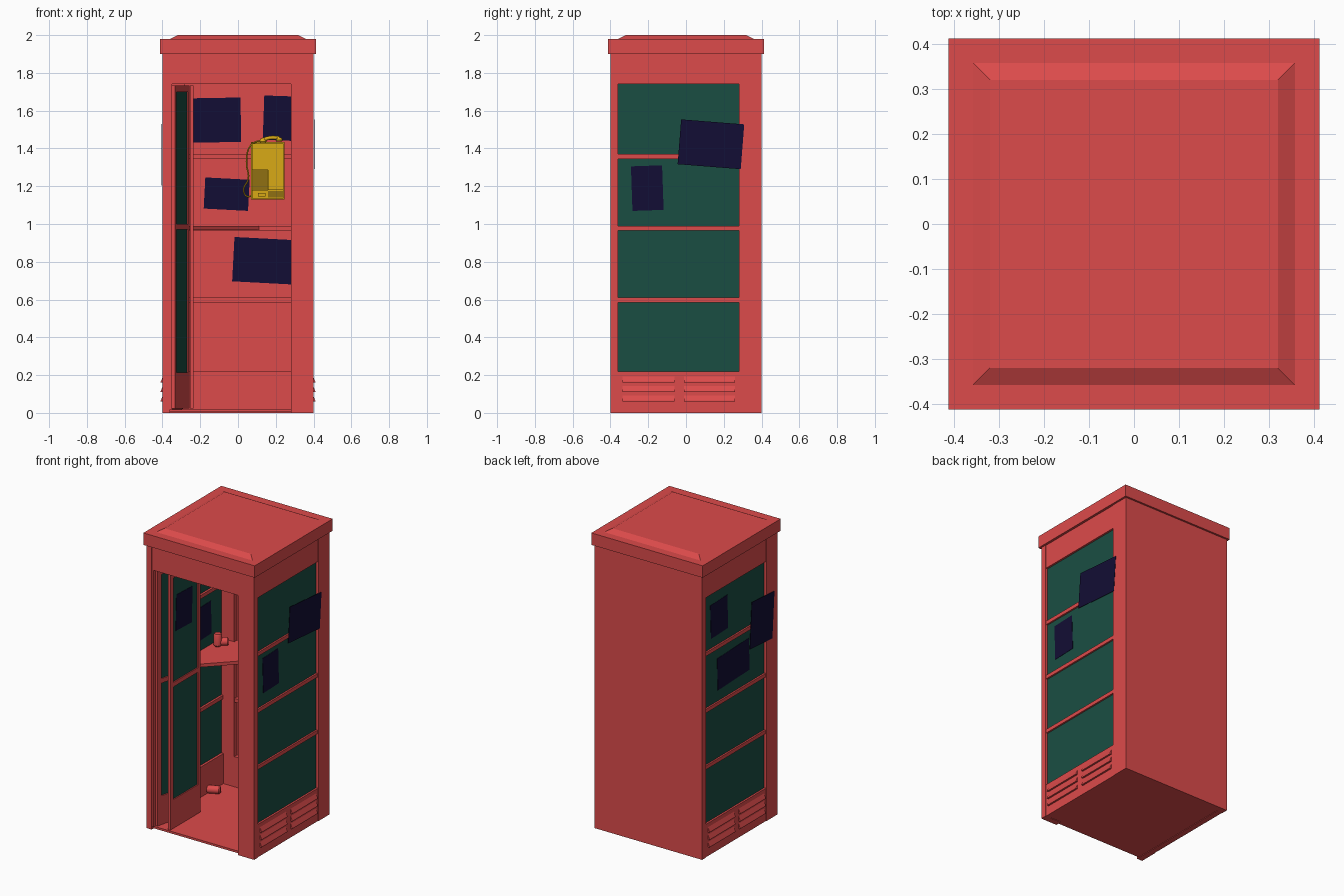
import bpy, bmesh
from math import radians, sin, cos, pi, atan2, hypot
from mathutils import Matrix, Vector

if "Cube" in bpy.data.objects:
    bpy.data.objects.remove(bpy.data.objects["Cube"])


def material(name, rgb):
    m = bpy.data.materials.new(name)
    m.diffuse_color = (*rgb, 1)
    m.use_nodes = True
    m.node_tree.nodes["Principled BSDF"].inputs["Base Color"].default_value = m.diffuse_color
    return m


RED = material("red_paint", (0.72, 0.07, 0.07))
GLASS = material("green_glass", (0.01, 0.076, 0.055))
NAVY = material("navy_paper", (0.006, 0.004, 0.035))
GOLD = material("gold_metal", (0.69, 0.40, 0.008))
DARK = material("dark_gold", (0.28, 0.16, 0.006))
I = Matrix.Identity(4)


def rot(deg, axis='Z'):
    return Matrix.Rotation(radians(deg), 4, axis)


def finish(name, bm, mat, M=I):
    bmesh.ops.transform(bm, matrix=M, verts=bm.verts)
    bmesh.ops.recalc_face_normals(bm, faces=bm.faces)
    me = bpy.data.meshes.new(name)
    bm.to_mesh(me)
    bm.free()
    me.materials.append(mat)
    ob = bpy.data.objects.new(name, me)
    bpy.context.collection.objects.link(ob)
    return ob


def box(name, x, y, z, mat=RED, M=I):
    bm = bmesh.new()
    bmesh.ops.create_cube(bm, size=1)
    for v in bm.verts:
        v.co = [a[0] + (c + 0.5) * (a[1] - a[0]) for c, a in zip(v.co, (x, y, z))]
    return finish(name, bm, mat, M)


def prism(name, pts, vec, mat=RED, M=I):
    bm = bmesh.new()
    f = bm.faces.new([bm.verts.new(p) for p in pts])
    r = bmesh.ops.extrude_face_region(bm, geom=[f])
    vs = [v for v in r['geom'] if isinstance(v, bmesh.types.BMVert)]
    bmesh.ops.translate(bm, verts=vs, vec=vec)
    return finish(name, bm, mat, M)


def lathe(name, profile, n, mat, M):
    bm = bmesh.new()
    rings = [[bm.verts.new((r * cos(2 * pi * i / n), r * sin(2 * pi * i / n), z))
              for i in range(n)] for r, z in profile]
    for a, b in zip(rings, rings[1:]):
        for i in range(n):
            bm.faces.new((a[i], a[(i + 1) % n], b[(i + 1) % n], b[i]))
    bm.faces.new(rings[0])
    bm.faces.new(rings[-1])
    ob = finish(name, bm, mat, M)
    for p in ob.data.polygons:
        p.use_smooth = len(p.vertices) == 4
    ob.data.set_sharp_from_angle(angle=radians(35))
    return ob


def poster(name, u, z, w, h, tilt, y, M=I):
    box(name, (-w / 2, w / 2), (-0.001, 0.001), (-h / 2, h / 2), NAVY,
        M @ Matrix.Translation((u, y, z)) @ rot(tilt, 'Y'))


# four walls, each drawn as the front wall and turned about z
SIDES = {"front": 0, "right": 90, "back": 180, "left": -90}
BARS = [(0.585, 0.61), (0.965, 0.99), (1.345, 1.37)]
for side, a in SIDES.items():
    M = rot(a)
    box(side + "_post", (0.28, 0.4), (-0.4, -0.36), (0, 1.9), RED, M)
    box(side + "_header", (-0.365, 0.28), (-0.397, -0.36), (1.74, 1.9), RED, M)
    if side == "front":
        continue
    box(side + "_lower_panel", (-0.365, 0.28), (-0.397, -0.36), (0, 0.22), RED, M)
    for z in BARS:
        box(side + "_glazing_bar", (-0.365, 0.28), (-0.395, -0.362), z, RED, M)
    if side == "back":
        continue
    box(side + "_glass", (-0.365, 0.285), (-0.384, -0.376), (0.21, 1.75), GLASS, M)
    # ventilation louvres
    for u0, u1 in ((-0.335, -0.06), (-0.01, 0.26)):
        for z in (0.06, 0.11, 0.16):
            prism(side + "_louvre", [(u0, -0.39, z), (u0, -0.409, z), (u0, -0.409, z + 0.006),
                                     (u0, -0.397, z + 0.033), (u0, -0.39, z + 0.033)],
                  (u1 - u0, 0, 0), RED, M)

box("back_panel", (-0.4, 0.4), (0.39, 0.4005), (0, 1.9))
box("floor", (-0.37, 0.37), (-0.385, 0.37), (0.004, 0.018))
box("door_jamb", (-0.36, -0.35), (-0.395, -0.365), (0.018, 1.74))

# roof slab with bevelled cap
box("roof_slab", (-0.413, 0.413), (-0.413, 0.413), (1.9, 1.98))
bm = bmesh.new()
bmesh.ops.create_cube(bm, size=1)
for v in bm.verts:
    k = 0.64 if v.co.z > 0 else 0.72
    v.co = (v.co.x * k, v.co.y * k, 2.0 if v.co.z > 0 else 1.979)
finish("roof_cap", bm, RED)


# folding door: two leaves pushed open to the left
def door_leaf(name, p, q):
    L = hypot(q[0] - p[0], q[1] - p[1])
    M = Matrix.Translation((*p, 0)) @ Matrix.Rotation(atan2(q[1] - p[1], q[0] - p[0]), 4, 'Z')
    t = (-0.01, 0.01)
    for x in ((0, 0.03), (L - 0.03, L)):
        box(name + "_stile", x, t, (0.022, 1.732), RED, M)
    for z in ((0.022, 0.215), (0.97, 1.0), (1.7, 1.732)):
        box(name + "_rail", (0.03, L - 0.03), t, z, RED, M)
    box(name + "_glass", (0.02, L - 0.02), (-0.003, 0.003), (0.2, 1.71), GLASS, M)


door_leaf("outer_door_leaf", (-0.342, -0.375), (-0.267, -0.06))
door_leaf("inner_door_leaf", (-0.245, -0.06), (-0.245, -0.38))

# corner shelf
prism("corner_shelf", [(-0.375, 0.39, 0.968), (0.11, 0.39, 0.968), (0.11, 0.36, 0.968),
                       (-0.345, -0.1, 0.968), (-0.375, -0.1, 0.968)], (0, 0, 0.022))

# drink cans
CAN = [(0.02, 0), (0.026, 0.008), (0.026, 0.074), (0.021, 0.083)]
for name, loc, M in (("standing_can", (-0.33, 0.257, 0.99), I),
                     ("fallen_can", (-0.28, 0.30, 1.016), rot(35) @ rot(-90, 'Y')),
                     ("floor_can", (-0.29, 0.23, 0.044), rot(25) @ rot(-90, 'Y'))):
    lathe(name, CAN, 12, RED, Matrix.Translation(loc) @ M)

# posters: inside the back wall, outside the side walls, on the door
for u, z, w, h, t in ((-0.115, 1.55, 0.26, 0.235, -1), (0.225, 1.56, 0.18, 0.235, 2),
                      (-0.06, 1.158, 0.235, 0.165, 3), (0.145, 0.805, 0.34, 0.235, 3)):
    poster("back_poster", u, z, w, h, t, 0.386)
R, L = rot(90), rot(-90)
poster("right_poster_large", 0.132, 1.422, 0.335, 0.238, 4.5, -0.403, R)
poster("right_poster_small", -0.205, 1.19, 0.165, 0.236, -2, -0.386, R)
poster("left_poster_small", -0.2, 1.55, 0.18, 0.225, -2, -0.386, L)
poster("left_poster_tall", 0.23, 1.367, 0.24, 0.31, 4, -0.403, L)
poster("left_poster_wide", -0.05, 1.175, 0.335, 0.215, -2, -0.386, L)
poster("left_poster_inside", -0.13, 1.17, 0.24, 0.22, 2, -0.374, L)
poster("door_poster", -0.23, 1.45, 0.17, 0.24, 2, 0.239, R)

# wall telephone
box("phone_back_plate", (0.07, 0.245), (0.33, 0.392), (1.13, 1.435), GOLD)
box("phone_upper_body", (0.075, 0.24), (0.28, 0.34), (1.285, 1.425), GOLD)
box("phone_keypad_panel", (0.16, 0.24), (0.285, 0.34), (1.18, 1.285), GOLD)
box("phone_lower_body", (0.075, 0.24), (0.30, 0.34), (1.135, 1.18), GOLD)
box("phone_recess", (0.078, 0.157), (0.32, 0.34), (1.18, 1.285), DARK)
box("phone_coin_return", (0.158, 0.238), (0.297, 0.31), (1.14, 1.175), DARK)
box("phone_card_slot", (0.105, 0.145), (0.29, 0.32), (1.145, 1.165), GOLD)
box("phone_display", (0.13, 0.2), (0.276, 0.29), (1.375, 1.4), GOLD)
box("phone_coin_slot", (0.09, 0.098), (0.274, 0.29), (1.34, 1.365), GOLD)
for i in range(4):
    for j in range(3):
        x, z = 0.177 + j * 0.019, 1.198 + i * 0.02
        box("phone_key", (x, x + 0.012), (0.279, 0.29), (z, z + 0.012), GOLD)


# handset and cord as bevelled curves
def tube(name, pts, r, mat):
    cu = bpy.data.curves.new(name, 'CURVE')
    cu.dimensions = '3D'
    cu.bevel_depth, cu.bevel_resolution, cu.resolution_u = r, 2, 6
    cu.use_fill_caps = True
    s = cu.splines.new('BEZIER')
    s.bezier_points.add(len(pts) - 1)
    for b, p in zip(s.bezier_points, pts):
        b.co = p
        b.handle_left_type = b.handle_right_type = 'AUTO'
    cu.materials.append(mat)
    bpy.context.collection.objects.link(bpy.data.objects.new(name, cu))


tube("handset_grip", [(0.13, 0.31, 1.446), (0.175, 0.31, 1.457), (0.22, 0.31, 1.455)], 0.01, GOLD)
for x, z in ((0.132, 1.432), (0.218, 1.438)):
    lathe("handset_cup", [(0.016, 0), (0.019, 0.006), (0.012, 0.02)], 12, GOLD,
          Matrix.Translation((x, 0.31, z)))
tube("handset_cord", [(0.125, 0.31, 1.445), (0.07, 0.31, 1.42), (0.045, 0.32, 1.33),
                      (0.055, 0.33, 1.24), (0.03, 0.34, 1.18), (0.05, 0.35, 1.145),
                      (0.085, 0.35, 1.16)], 0.004, GOLD)
